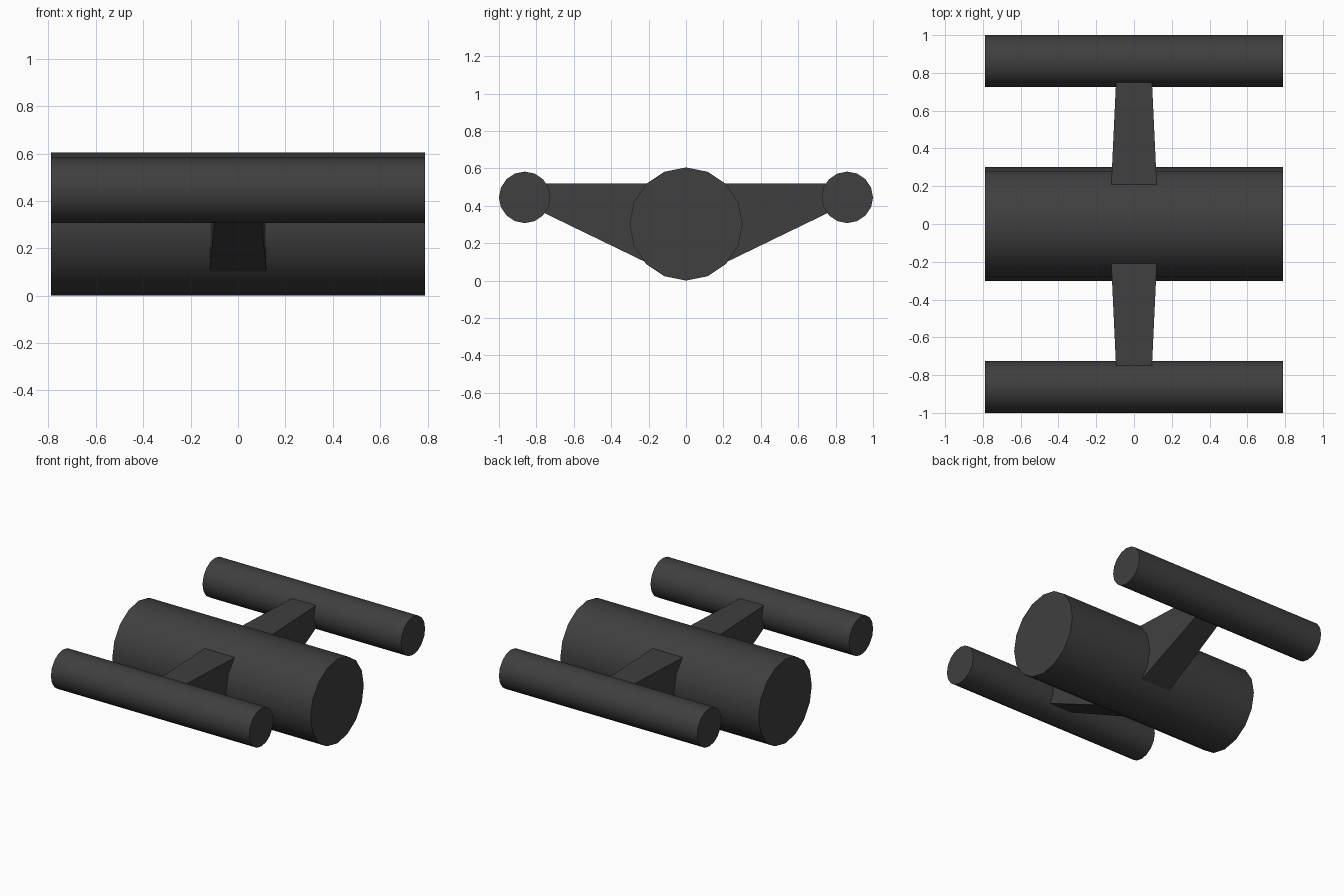
import bpy
import math

if "Cube" in bpy.data.objects:
    bpy.data.objects.remove(bpy.data.objects["Cube"])

dark = bpy.data.materials.new("dark_grey")
dark.diffuse_color = (0.05, 0.05, 0.05, 1)
dark.use_nodes = True
dark.node_tree.nodes["Principled BSDF"].inputs["Base Color"].default_value = dark.diffuse_color


def tube(name, y, z, radius, length=1.58):
    # 16-sided cylinder lying along x, with a vertex row at the top
    bpy.ops.mesh.primitive_cylinder_add(vertices=16, radius=radius, depth=length,
                                        location=(0, y, z),
                                        rotation=(0, math.pi / 2, 0))
    ob = bpy.context.object
    ob.name = name
    ob.data.materials.append(dark)
    bpy.ops.object.shade_smooth_by_angle(angle=math.radians(30))


def strut(name, side):
    # Tapered arm: (y, bottom z, half width) at the inner and outer ends
    verts = []
    for y, low, w in ((0.20, 0.091, 0.121), (0.78, 0.372, 0.094)):
        verts += [(-w, y * side, low), (w, y * side, low),
                  (w, y * side, 0.52), (-w, y * side, 0.52)]
    faces = [(0, 1, 2, 3), (7, 6, 5, 4)]
    faces += [(i, i + 4, (i + 1) % 4 + 4, (i + 1) % 4) for i in range(4)]
    if side < 0:
        faces = [f[::-1] for f in faces]
    mesh = bpy.data.meshes.new(name)
    mesh.from_pydata(verts, [], faces)
    mesh.materials.append(dark)
    bpy.context.collection.objects.link(bpy.data.objects.new(name, mesh))


# Central body
tube("main_body", 0, 0.3025, 0.3025)

# Side pods and the arms carrying them
for label, side in (("front", -1), ("back", 1)):
    tube(label + "_pod", 0.8625 * side, 0.445, 0.1375)
    strut(label + "_strut", side)
